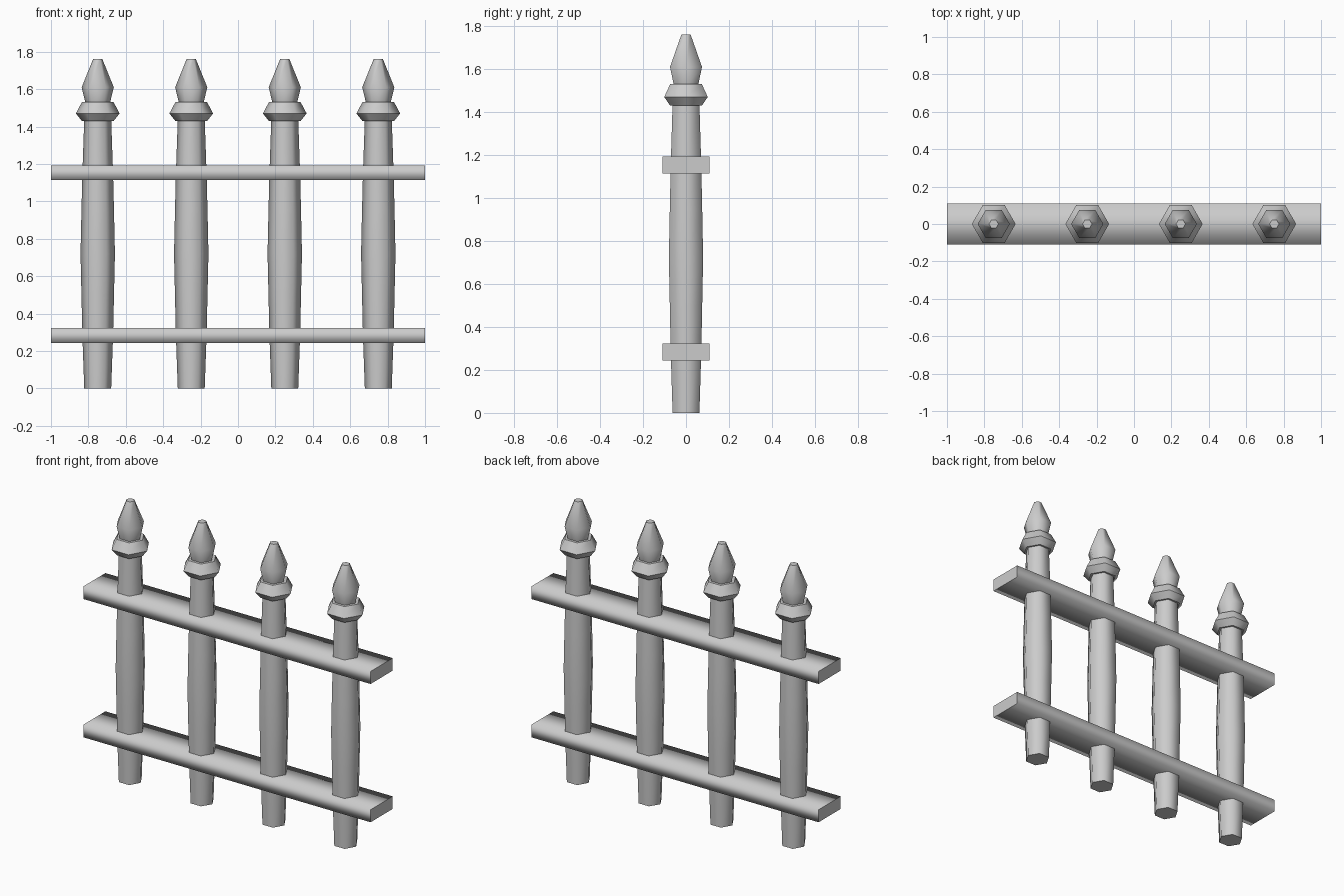
import bpy, bmesh
from math import cos, sin, pi

if "Cube" in bpy.data.objects:
    bpy.data.objects.remove(bpy.data.objects["Cube"])


def finish(name, bm, sharp):
    """Smooth shading with chosen sharp edges, then link the object."""
    bmesh.ops.recalc_face_normals(bm, faces=bm.faces[:])
    for f in bm.faces:
        f.smooth = True
    for e in bm.edges:
        e.smooth = not sharp(e)
    me = bpy.data.meshes.new(name)
    bm.to_mesh(me)
    bm.free()
    ob = bpy.data.objects.new(name, me)
    bpy.context.collection.objects.link(ob)
    return ob


def hex_turning(name, x, profile, sharp_z=()):
    """Six-sided turned part from (radius, z) points, capped at both ends."""
    bm = bmesh.new()
    rings = [[bm.verts.new((x + r * cos(i * pi / 3), r * sin(i * pi / 3), z))
              for i in range(6)] for r, z in profile]
    for a, b in zip(rings, rings[1:]):
        for i in range(6):
            j = (i + 1) % 6
            bm.faces.new((a[i], a[j], b[j], b[i]))
    bm.faces.new(rings[0][::-1])
    bm.faces.new(rings[-1])
    hard = (profile[0][1], profile[-1][1], *sharp_z)
    return finish(name, bm, lambda e: any(
        all(abs(v.co.z - z) < 1e-4 for v in e.verts) for z in hard))


def rail(name, z0, z1):
    """Long bar with soft long edges and flat ends."""
    bm = bmesh.new()
    bmesh.ops.create_cube(bm, size=1)
    for v in bm.verts:
        v.co = (v.co.x * 2, v.co.y * 0.22, (z0 + z1) / 2 + v.co.z * (z1 - z0))
    return finish(name, bm, lambda e: abs(e.verts[0].co.x - e.verts[1].co.x) < 1e-4)


POST = [(.072, 0), (.082, .28), (.087, .5), (.092, .72),
        (.087, .95), (.082, 1.15), (.072, 1.44)]
COLLAR = [(.085, 1.43), (.117, 1.47), (.085, 1.53)]
FINIAL = [(.064, 1.52), (.086, 1.61), (.025, 1.76)]

# Four posts, each with a collar and pointed finial
for x in (-.75, -.25, .25, .75):
    hex_turning("post", x, POST)
    hex_turning("collar", x, COLLAR, (1.47,))
    hex_turning("finial", x, FINIAL)

# Two horizontal rails
rail("lower_rail", .243, .322)
rail("upper_rail", 1.113, 1.192)
